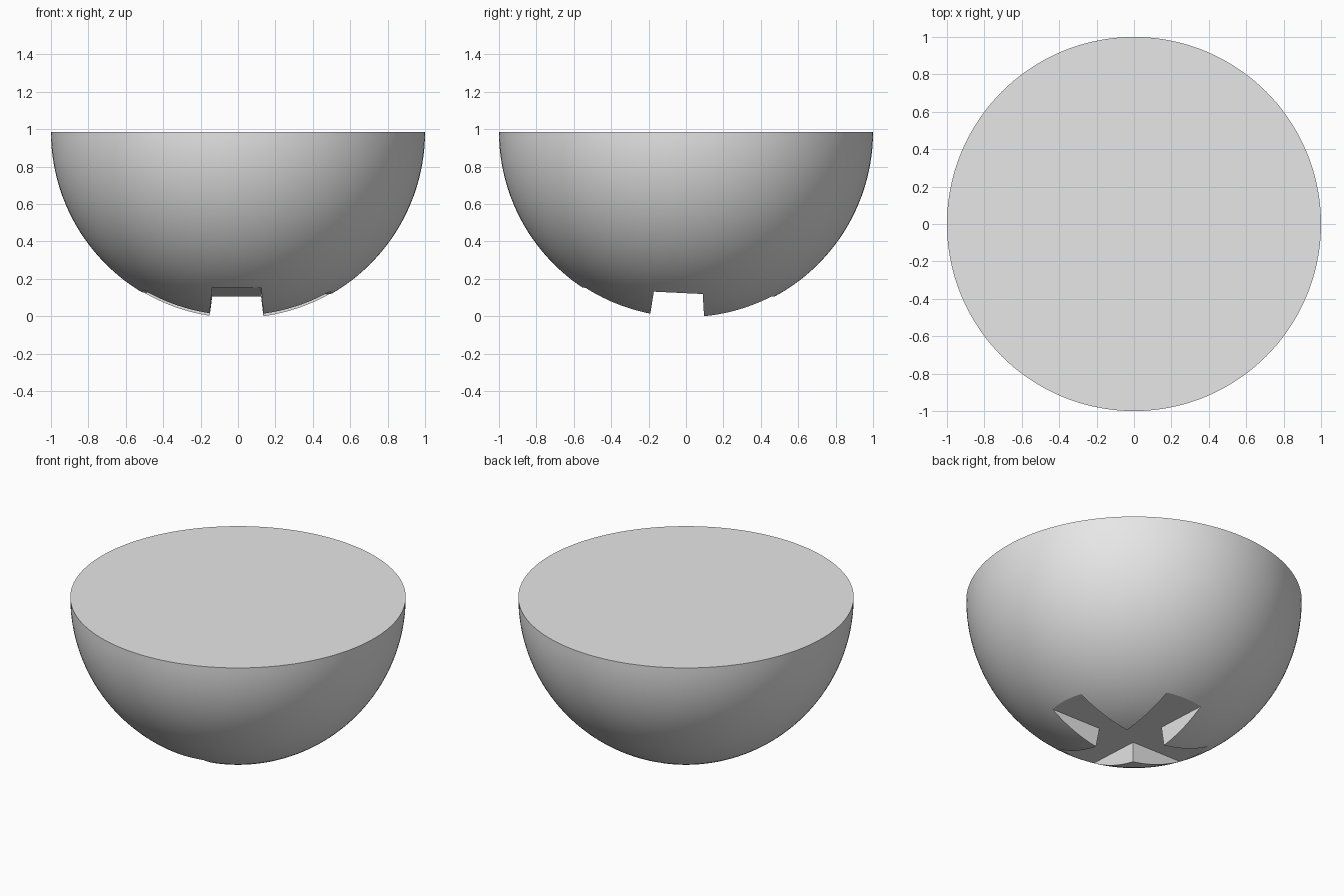
import bpy
import bmesh
import math

RIM_Z = 0.986          # height of the flat top
FLOOR_DEPTH = 0.858    # distance from sphere centre to slot floor
FLOOR_HALF = 0.131     # half slot width at the floor
DRAFT = 0.105          # widening of the slot per unit of depth
ARM = 0.9              # arm reach of the cutter

if "Cube" in bpy.data.objects:
    bpy.data.objects.remove(bpy.data.objects["Cube"], do_unlink=True)


def make_object(name, bm):
    bmesh.ops.recalc_face_normals(bm, faces=bm.faces)
    mesh = bpy.data.meshes.new(name)
    bm.to_mesh(mesh)
    bm.free()
    obj = bpy.data.objects.new(name, mesh)
    bpy.context.collection.objects.link(obj)
    obj.location.z = RIM_Z
    return obj


def cross_outline(half):
    # one arm's three corners, turned four times
    corners = [(half, -half), (ARM, -half), (ARM, half)]
    points = []
    for turn in range(4):
        c, s = round(math.cos(turn * math.pi / 2)), round(math.sin(turn * math.pi / 2))
        points += [(x * c - y * s, x * s + y * c) for x, y in corners]
    return points


# Solid half ball, flat side up
bm = bmesh.new()
bmesh.ops.create_uvsphere(bm, u_segments=144, v_segments=72, radius=1)
bmesh.ops.bisect_plane(bm, geom=bm.verts[:] + bm.edges[:] + bm.faces[:], dist=1e-4,
                       plane_co=(0, 0, 0), plane_no=(0, 0, 1), clear_outer=True)
bmesh.ops.holes_fill(bm, edges=[e for e in bm.edges if e.is_boundary], sides=0)
half_ball = make_object("half_ball", bm)

# Tapered cross cutter, slightly tilted about the sphere centre
bm = bmesh.new()
rings = []
for depth in (FLOOR_DEPTH, 1.2):
    half = FLOOR_HALF + (depth - FLOOR_DEPTH) * DRAFT
    rings.append([bm.verts.new((x, y, -depth)) for x, y in cross_outline(half)])
for ring in rings:
    bm.faces.new(ring)
count = len(rings[0])
for i in range(count):
    j = (i + 1) % count
    bm.faces.new((rings[0][i], rings[0][j], rings[1][j], rings[1][i]))
cutter = make_object("cross_slot_cutter", bm)
cutter.rotation_euler = (-0.048, 0.008, 0)
cutter.hide_render = True

# Cut the cross slot
cut = half_ball.modifiers.new("cross_slot", 'BOOLEAN')
cut.operation = 'DIFFERENCE'
cut.solver = 'EXACT'
cut.object = cutter
bpy.ops.object.select_all(action='DESELECT')
half_ball.select_set(True)
bpy.context.view_layer.objects.active = half_ball
bpy.context.view_layer.update()
bpy.ops.object.modifier_apply(modifier=cut.name)
bpy.data.objects.remove(cutter, do_unlink=True)

# Plain grey finish
grey = bpy.data.materials.new("light_grey")
grey.use_nodes = True
colour = (0.8, 0.8, 0.8, 1)
grey.diffuse_color = colour
grey.node_tree.nodes["Principled BSDF"].inputs["Base Color"].default_value = colour
half_ball.data.materials.clear()
half_ball.data.materials.append(grey)
bpy.ops.object.shade_smooth_by_angle(angle=math.radians(25))
